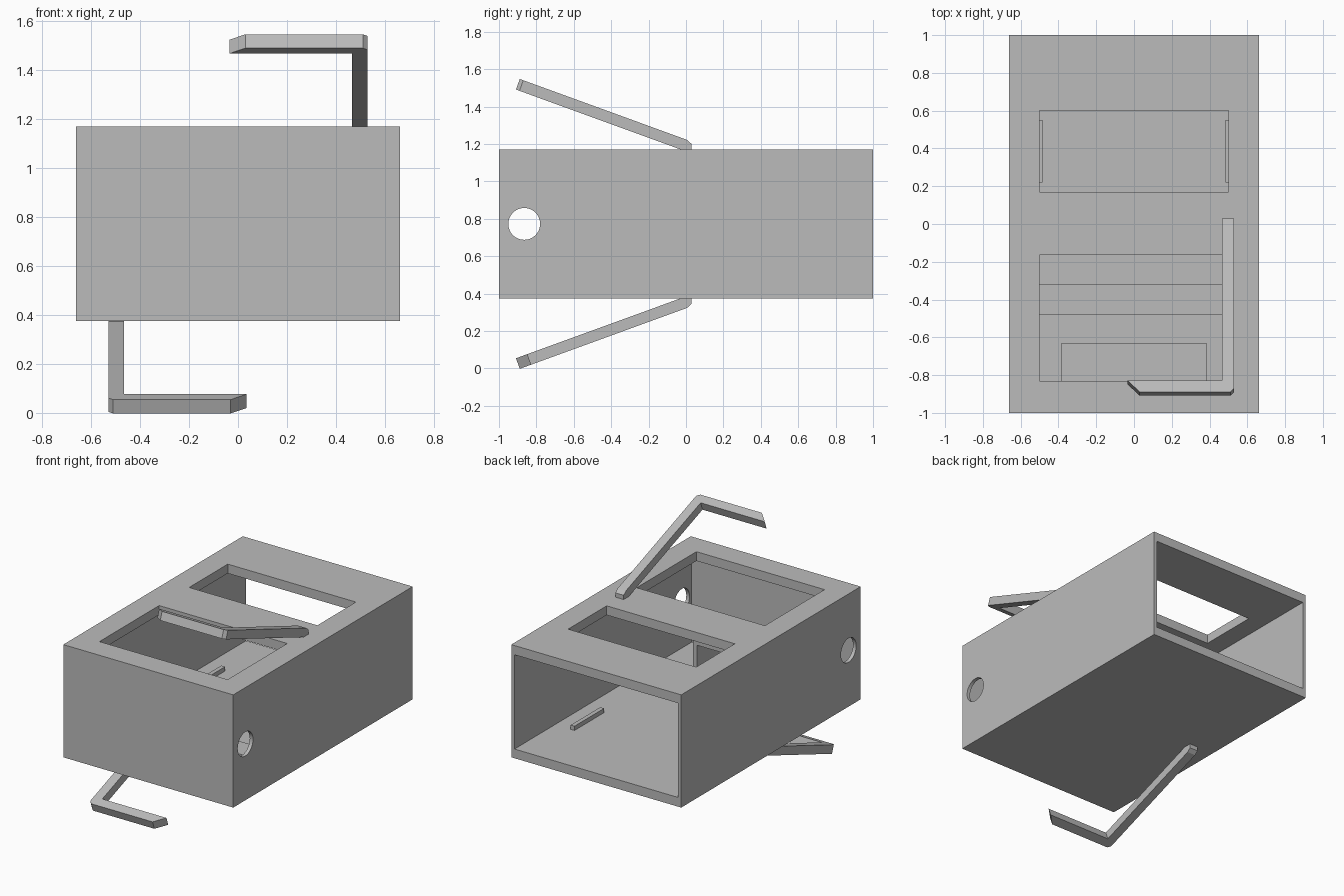
import bpy
import bmesh
from math import cos, sin, radians, pi
from mathutils import Matrix, Vector

if "Cube" in bpy.data.objects:
    bpy.data.objects.remove(bpy.data.objects["Cube"], do_unlink=True)

# Single grey finish
grey = bpy.data.materials.new("plain_grey")
grey.use_nodes = True
colour = (0.5, 0.5, 0.5, 1)
grey.diffuse_color = colour
grey.node_tree.nodes["Principled BSDF"].inputs["Base Color"].default_value = colour

BOTTOM, TOP, HALF_X = 0.375, 1.17, 0.663
MID = (BOTTOM + TOP) / 2
WALL, PLATE = 0.025, 0.065
FLOOR = BOTTOM + PLATE


def finish(name, bm):
    bmesh.ops.recalc_face_normals(bm, faces=bm.faces)
    mesh = bpy.data.meshes.new(name)
    bm.to_mesh(mesh)
    bm.free()
    mesh.materials.append(grey)
    obj = bpy.data.objects.new(name, mesh)
    bpy.context.collection.objects.link(obj)
    return obj


def box(name, x, y, z):
    """Box spanning three (low, high) ranges."""
    bm = bmesh.new()
    bmesh.ops.create_cube(bm, size=1)
    for v in bm.verts:
        v.co = Vector([lo + (c + 0.5) * (hi - lo) for c, (lo, hi) in zip(v.co, (x, y, z))])
    return finish(name, bm)


def prism(name, outline, offset, place):
    """Extrude a flat outline by offset, then place it with a matrix."""
    bm = bmesh.new()
    face = bm.faces.new([bm.verts.new(p) for p in outline])
    moved = bmesh.ops.extrude_face_region(bm, geom=[face])["geom"]
    bmesh.ops.translate(bm, vec=offset, verts=[g for g in moved if isinstance(g, bmesh.types.BMVert)])
    if face.is_valid and all(len(e.link_faces) == 1 for e in face.edges):
        bm.faces.new(reversed(face.verts[:]))
    bmesh.ops.transform(bm, matrix=place, verts=bm.verts)
    return finish(name, bm)


def cut(target, cutter):
    cutter.hide_render = True
    mod = target.modifiers.new("cut", "BOOLEAN")
    mod.operation, mod.solver, mod.object = "DIFFERENCE", "EXACT", cutter
    bpy.context.view_layer.objects.active = target
    bpy.ops.object.modifier_apply(modifier=mod.name)
    bpy.data.objects.remove(cutter, do_unlink=True)


# Housing: hollow, open at the back, two windows on top, a round hole in each side
housing = box("housing", (-HALF_X, HALF_X), (-1, 1), (BOTTOM, TOP))
inner = HALF_X - WALL
cut(housing, box("cavity_cutter", (-inner, inner), (-1 + WALL, 1.2), (FLOOR, TOP - PLATE)))
for y_range in ((-0.83, -0.165), (0.17, 0.6)):
    cut(housing, box("window_cutter", (-0.5, 0.5), y_range, (TOP - 0.2, TOP + 0.2)))
bm = bmesh.new()
bmesh.ops.create_cone(bm, cap_ends=True, segments=48, radius1=0.085, radius2=0.085, depth=2,
                      matrix=Matrix.Translation((0, -0.865, MID)) @ Matrix.Rotation(pi / 2, 4, "Y"))
cut(housing, finish("hole_cutter", bm))

# Inside: floor rails, a low cross strip and a compartment open to the back
sink = FLOOR - 0.01
for side, label in ((1, "left"), (-1, "right")):
    box(label + "_floor_rail", sorted((side * 0.485, side * 0.515)), (0.22, 0.55), (sink, FLOOR + 0.03))
    box(label + "_compartment_wall", sorted((side * 0.355, side * 0.385)), (-0.98, -0.63), (sink, 0.65))
box("compartment_lid", (-0.355, 0.355), (-0.98, -0.63), (0.625, 0.65))
box("floor_strip", (-inner - 0.005, inner + 0.005), (-0.48, -0.32), (sink, FLOOR + 0.03))

# Bent arms: an L-shaped bar tilted up from a short stub, and the same turned half over below
tilt, length, width, thick = radians(20), 0.951, 0.065, 0.06
out = Vector((0, -cos(tilt), sin(tilt)))
up = Vector((0, sin(tilt), cos(tilt)))
right, left, chamfer = 0.53, 0.53 - width, 0.02
shape = [(left, 0), (right, 0), (right, length - chamfer), (right - chamfer, length),
         (0.03, length), (0.03 - width, length - width), (left, length - width)]
hinge = Vector((0, 0.005, 1.222))
bar = [hinge + out * v + Vector((u, 0, 0)) for u, v in shape]
stub = [(left, y, z) for y, z in ((-0.03, 1.15), (0.03, 1.15), (0.03, 1.2), (0.005, 1.222), (-0.03, 1.21))]
turned = Matrix.Translation((0, 0, MID)) @ Matrix.Rotation(pi, 4, "Y") @ Matrix.Translation((0, 0, -MID))
for label, place in (("upper", Matrix.Identity(4)), ("lower", turned)):
    prism(label + "_arm", bar, -up * thick, place)
    prism(label + "_arm_stub", stub, Vector((width, 0, 0)), place)
